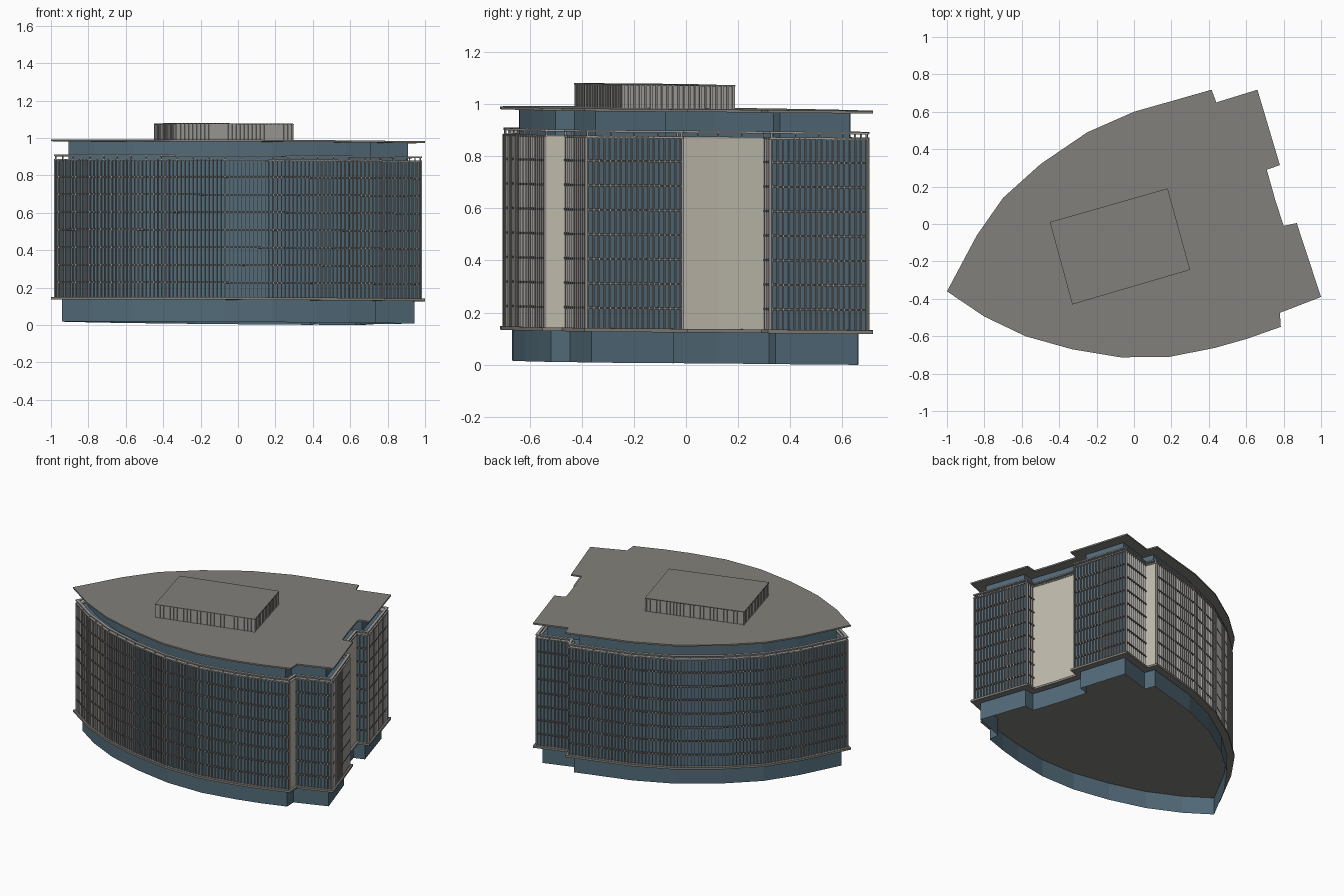
import bpy, bmesh
from mathutils import Vector

if "Cube" in bpy.data.objects:
    bpy.data.objects.remove(bpy.data.objects["Cube"])

# Roof outline, counter-clockwise from the left tip
OUTLINE = [Vector(p) for p in [
    (-1, -.36), (-.80, -.495), (-.58, -.60), (-.33, -.67), (-.07, -.713),
    (.19, -.71), (.43, -.663), (.60, -.615), (.785, -.55), (.78, -.475),
    (1, -.39), (.87, .005), (.80, -.01), (.755, .13), (.71, .29), (.78, .315),
    (.66, .718), (.44, .65), (.415, .718), (0, .60), (-.25, .49), (-.50, .32),
    (-.70, .14), (-.84, -.06)]]
SOLID_EDGES = {8, 12, 13, 17}          # edges clad in plain panels
BOX = [Vector(p) for p in [(-.45, .01), (-.33, -.43), (.30, -.245), (.18, .19)]]


def material(name, rgb):
    m = bpy.data.materials.new(name)
    m.diffuse_color = (*rgb, 1)
    m.use_nodes = True
    m.node_tree.nodes["Principled BSDF"].inputs["Base Color"].default_value = m.diffuse_color
    return m


GLASS = material("blue_glass", (.085, .145, .19))
ROOF = material("roof_grey", (.22, .215, .195))
FIN = material("fin_grey", (.36, .35, .33))
BAR = material("bar_brown", (.12, .11, .10))
PANEL = material("beige_panel", (.53, .50, .42))


def inset(pts, d):
    """Mitred inward offset of a counter-clockwise outline."""
    out = []
    for i, p in enumerate(pts):
        a = (p - pts[i - 1]).normalized()
        b = (pts[(i + 1) % len(pts)] - p).normalized()
        na, nb = Vector((-a.y, a.x)), Vector((-b.y, b.x))
        out.append(p + (na + nb) * d / (1 + na.dot(nb)))
    return out


def finish(name, bm, mat):
    # The whole building leans very slightly toward the back right
    for v in bm.verts:
        v.co.z -= .005 * v.co.x + .010 * v.co.y
    me = bpy.data.meshes.new(name)
    bm.to_mesh(me)
    bm.free()
    me.materials.append(mat)
    ob = bpy.data.objects.new(name, me)
    bpy.context.collection.objects.link(ob)


def loop(bm, pts, z):
    return [bm.verts.new((p.x, p.y, z)) for p in pts]


def skin(bm, a, b):
    for i in range(len(a)):
        j = (i + 1) % len(a)
        bm.faces.new((a[i], a[j], b[j], b[i]))


def prism(name, pts, z0, z1, mat, bottom=True, top=True):
    bm = bmesh.new()
    lo, hi = loop(bm, pts, z0), loop(bm, pts, z1)
    skin(bm, lo, hi)
    if top:
        bm.faces.new(hi)
    if bottom:
        bm.faces.new(lo[::-1])
    finish(name, bm, mat)


def ring(name, outer, inner, z0, z1, mat):
    bm = bmesh.new()
    a, b = loop(bm, outer, z0), loop(bm, outer, z1)
    c, d = loop(bm, inner, z1), loop(bm, inner, z0)
    for s, t in ((a, b), (b, c), (c, d), (d, a)):
        skin(bm, s, t)
    finish(name, bm, mat)


def block(bm, p, q, depth, z0, z1):
    """Box on the wall line p-q, standing out from it by depth."""
    d = (q - p).normalized()
    n = Vector((d.y, -d.x)) * depth
    pts = [p, p + n, q + n, q]
    lo, hi = loop(bm, pts, z0), loop(bm, pts, z1)
    skin(bm, lo, hi)
    bm.faces.new(hi)
    bm.faces.new(lo[::-1])


def fins(bm, pts, spacing, width, depth, z0, z1, skip=()):
    for i, p in enumerate(pts):
        if i in skip:
            continue
        q = pts[(i + 1) % len(pts)]
        d = (q - p).normalized()
        n = max(1, round((q - p).length / spacing))
        for k in range(n + 1):
            c = p.lerp(q, k / n)
            block(bm, c - d * width / 2, c + d * width / 2, depth, z0, z1)


wall = inset(OUTLINE, .022)

# Ground floor: open-bottomed glass walls under an overhanging slab
prism("podium_glass", inset(OUTLINE, .046), .0095, .13, GLASS, bottom=False, top=False)
prism("podium_slab", OUTLINE, .128, .142, ROOF)

# Main glazed block
prism("facade_glass", wall, .142, .874, GLASS, bottom=False)

bm = bmesh.new()
fins(bm, wall, .022, .004, .012, .142, .878, SOLID_EDGES)
finish("facade_fins", bm, FIN)

bm = bmesh.new()
for f in range(1, 8):
    z = .878 - f * .094
    for i, p in enumerate(wall):
        if i not in SOLID_EDGES:
            block(bm, p, wall[(i + 1) % len(wall)], .009, z - .004, z + .004)
finish("floor_bars", bm, BAR)

bm = bmesh.new()
for i in SOLID_EDGES:
    block(bm, wall[i], wall[(i + 1) % len(wall)], .006, .142, .874)
finish("solid_panels", bm, PANEL)

# Terrace edge and railing
ring("terrace_edge", inset(OUTLINE, .012), inset(OUTLINE, .035), .872, .880, FIN)
ring("terrace_rail", inset(OUTLINE, .012), inset(OUTLINE, .030), .894, .902, FIN)
bm = bmesh.new()
fins(bm, wall, .09, .004, .006, .878, .896)
finish("rail_posts", bm, FIN)

# Set-back top storey and flat roof
prism("top_storey_glass", inset(OUTLINE, .072), .87, .977, GLASS, bottom=False, top=False)
prism("roof_slab", OUTLINE, .974, .984, ROOF)

# Rooftop plant room with louvred sides
plant = inset(BOX, .008)
prism("plant_room", plant, .984, 1.07, FIN, bottom=False)
bm = bmesh.new()
fins(bm, plant, .022, .007, .007, .984, 1.07)
finish("plant_room_louvres", bm, FIN)
prism("plant_room_roof", BOX, 1.070, 1.075, ROOF)
